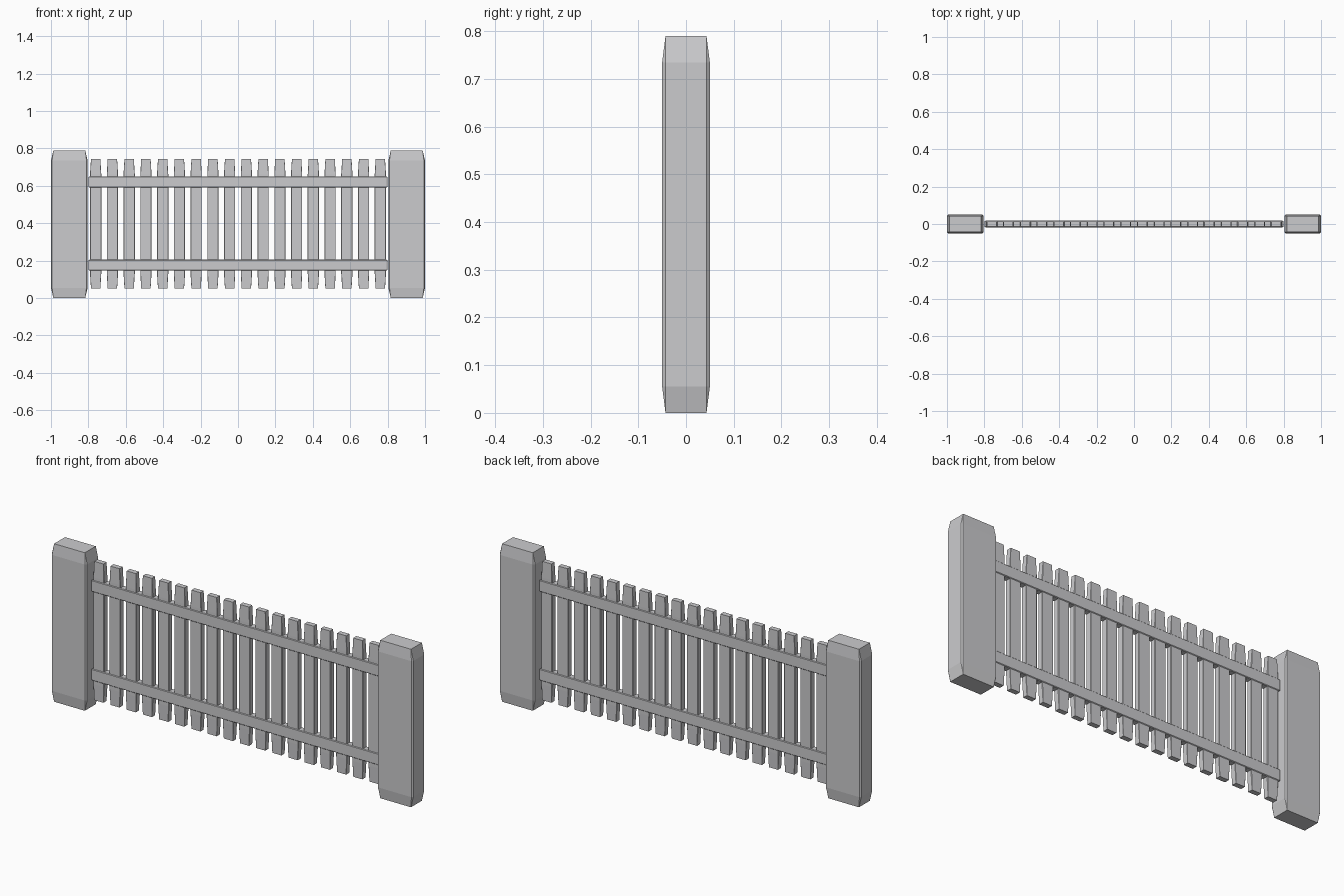
import bpy, bmesh
from math import radians
from mathutils import Matrix

cube = bpy.data.objects.get("Cube")
if cube:
    bpy.data.objects.remove(cube, do_unlink=True)

grey = bpy.data.materials.new("pale grey")
grey.use_nodes = True
colour = (0.6, 0.6, 0.615, 1)
grey.diffuse_color = colour
grey.node_tree.nodes["Principled BSDF"].inputs["Base Color"].default_value = colour


def beam(name, centre, half, inset, chamfer, taper, lying=False):
    """Upright beam with chamfered long edges and ends tapering to a rectangle."""
    hx, hy, hz = half
    ix, iy = inset
    bm = bmesh.new()
    for sz in (-1, 1):
        for sx in (-1, 1):
            for sy in (-1, 1):
                bm.verts.new((sx * (hx - ix), sy * (hy - iy), sz * hz))
                z = sz * (hz - taper)
                bm.verts.new((sx * hx, sy * (hy - iy), z))
                bm.verts.new((sx * (hx - chamfer), sy * hy, z))
    bmesh.ops.convex_hull(bm, input=bm.verts[:])
    bmesh.ops.dissolve_limit(bm, angle_limit=radians(0.5),
                             verts=bm.verts[:], edges=bm.edges[:])
    if lying:
        bm.transform(Matrix.Rotation(radians(90), 4, 'Y'))
    bmesh.ops.recalc_face_normals(bm, faces=bm.faces[:])
    mesh = bpy.data.meshes.new(name)
    bm.to_mesh(mesh)
    bm.free()
    mesh.materials.append(grey)
    obj = bpy.data.objects.new(name, mesh)
    obj.location = centre
    bpy.context.collection.objects.link(obj)
    return obj


# End posts
for side, s in (("left", 1), ("right", -1)):
    beam(side + "_post", (s * 0.902, 0, 0.395), (0.098, 0.05, 0.395),
         (0.013, 0.007), 0.006, 0.055)

# Horizontal rails
for name, z in (("lower_rail", 0.176), ("upper_rail", 0.62)):
    beam(name, (0, 0, z), (0.029, 0.0175, 0.8), (0.003, 0.003), 0.003, 0.005, lying=True)

# Pickets
count = 18
for i in range(count):
    x = -0.761 + 1.522 * i / (count - 1)
    beam(f"picket_{i + 1}", (x, 0, 0.397), (0.03, 0.0145, 0.347),
         (0.005, 0.002), 0.002, 0.08)
